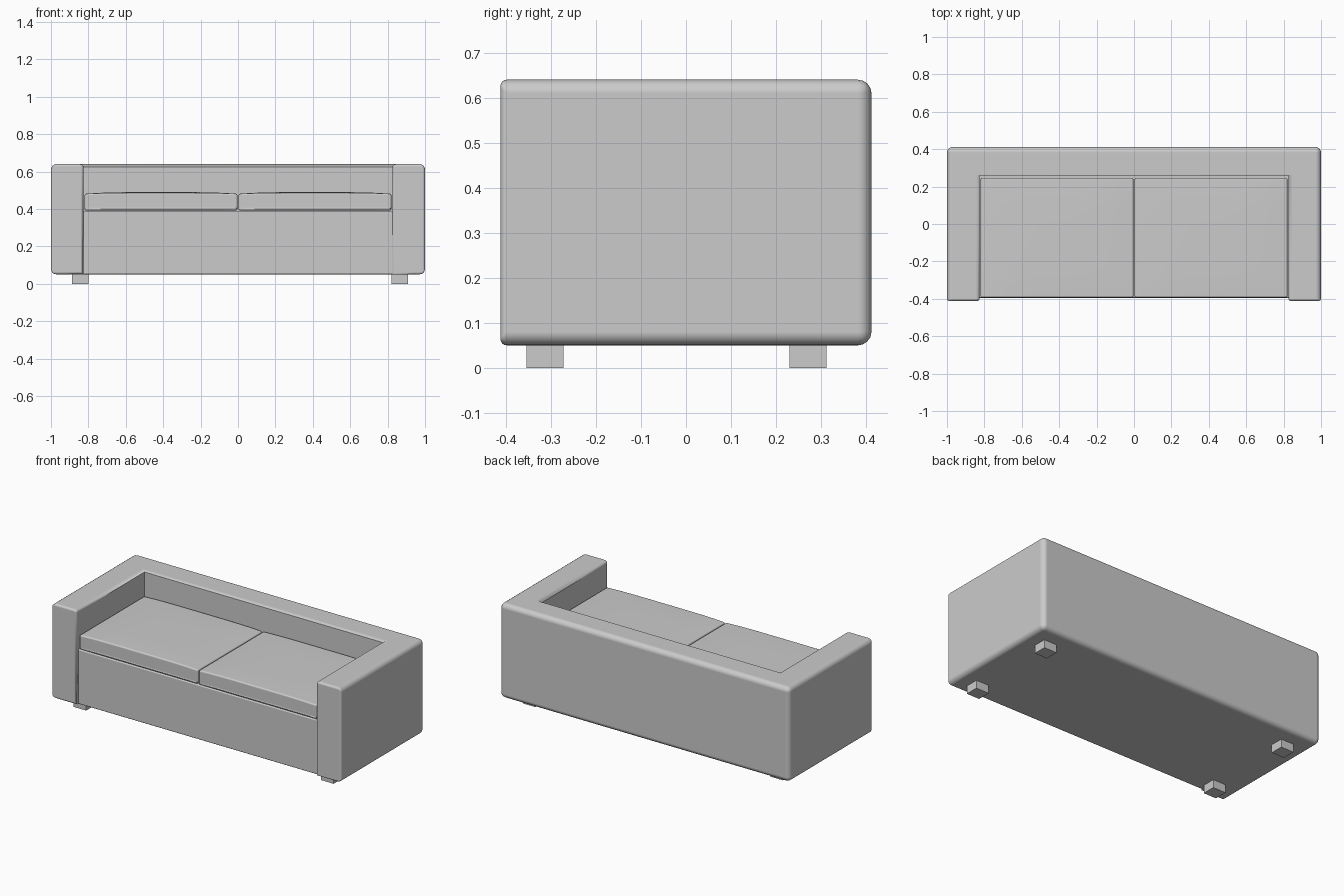
import bpy, bmesh, math

if "Cube" in bpy.data.objects:
    bpy.data.objects.remove(bpy.data.objects["Cube"])


def finish(bm, name, width=0.0, segments=3, weighted=False):
    bmesh.ops.recalc_face_normals(bm, faces=bm.faces)
    me = bpy.data.meshes.new(name)
    bm.to_mesh(me)
    bm.free()
    ob = bpy.data.objects.new(name, me)
    bpy.context.collection.objects.link(ob)
    bpy.ops.object.select_all(action='DESELECT')
    ob.select_set(True)
    bpy.context.view_layer.objects.active = ob
    if width:
        bpy.ops.object.shade_smooth_by_angle(angle=math.radians(35))
        mod = ob.modifiers.new("soft_edges", 'BEVEL')
        mod.width = width
        mod.segments = segments
        mod.limit_method = 'WEIGHT' if weighted else 'ANGLE'
        mod.harden_normals = True
    return ob


def box(bm, x0, x1, y0, y1, z0, z1):
    verts = bmesh.ops.create_cube(bm, size=1)["verts"]
    for v in verts:
        v.co.x = x0 if v.co.x < 0 else x1
        v.co.y = y0 if v.co.y < 0 else y1
        v.co.z = z0 if v.co.z < 0 else z1


# Wrap-around frame: U-shaped plan with both arms and the back
FRONT, BACK, IN_X, IN_Y = -0.412, 0.412, 0.826, 0.258
plan = [(-1, FRONT), (-IN_X, FRONT), (-IN_X, IN_Y), (IN_X, IN_Y),
        (IN_X, FRONT), (1, FRONT), (1, BACK), (-1, BACK)]
bm = bmesh.new()
floor = bm.faces.new([bm.verts.new((x, y, 0.05)) for x, y in plan])
geo = bmesh.ops.extrude_face_region(bm, geom=[floor])["geom"]
for v in geo:
    if isinstance(v, bmesh.types.BMVert):
        v.co.z = 0.64
weight = bm.edges.layers.float.new("bevel_weight_edge")
for e in bm.edges:
    a, b = (v.co for v in e.verts)
    on_front = a.y < -0.4 and b.y < -0.4
    inner = all(abs(p.x) < 0.9 for p in (a, b))
    if on_front:
        e[weight] = 0.45
    elif inner and abs(a.z - b.z) > 0.1:
        e[weight] = 0.0
    elif inner:
        e[weight] = 0.7 if a.z > 0.5 and abs(a.x - b.x) < 0.1 else 0.25 * (a.z > 0.5)
    else:
        e[weight] = 1.0
finish(bm, "arms_and_back", 0.03, 4, True)

# Seat base between the arms
bm = bmesh.new()
box(bm, -IN_X - 0.01, IN_X + 0.01, -0.395, IN_Y + 0.01, 0.05, 0.39)
finish(bm, "seat_base", 0.006, 2)

# Two crowned seat cushions
for side, x0, x1 in (("left", -0.82, -0.003), ("right", 0.003, 0.82)):
    bm = bmesh.new()
    box(bm, x0, x1, -0.393, 0.246, 0.391, 0.481)
    bmesh.ops.subdivide_edges(bm, edges=bm.edges[:], cuts=9, use_grid_fill=True)
    for v in bm.verts:
        if v.co.z > 0.48:
            u = (v.co.x - x0) / (x1 - x0) * 2 - 1
            w = (v.co.y + 0.393) / 0.639 * 2 - 1
            v.co.z += 0.009 * (1 - u ** 4) * (1 - 0.4 * w ** 4)
    finish(bm, side + "_cushion", 0.01, 3)

# Four block feet
for side, x0 in (("left", -0.888), ("right", 0.82)):
    for end, y0 in (("front", -0.354), ("back", 0.23)):
        bm = bmesh.new()
        box(bm, x0, x0 + 0.088, y0, y0 + 0.082, 0, 0.052)
        finish(bm, f"{end}_{side}_foot")
